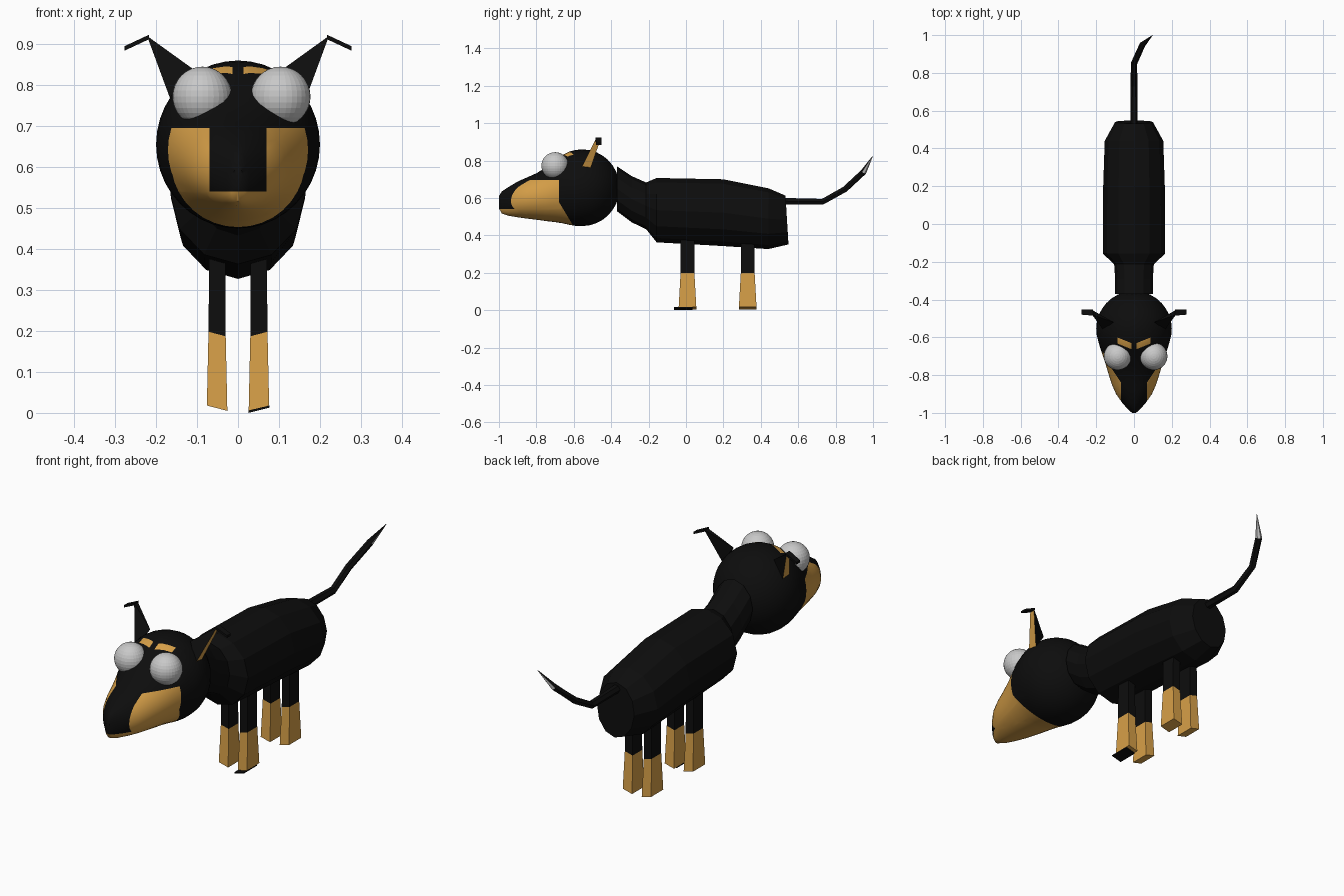
import bpy, bmesh, math
from mathutils import Vector

if "Cube" in bpy.data.objects:
    bpy.data.objects.remove(bpy.data.objects["Cube"])


def material(name, rgb):
    m = bpy.data.materials.new(name)
    m.diffuse_color = (*rgb, 1)
    m.use_nodes = True
    m.node_tree.nodes["Principled BSDF"].inputs["Base Color"].default_value = m.diffuse_color
    return m


BLACK = material("black_coat", (0.004, 0.004, 0.004))
TAN = material("tan_markings", (0.68, 0.35, 0.065))
GREY = material("eye_grey", (0.58, 0.58, 0.58))


def finish(name, bm, mats, rule=None):
    """Turn a bmesh into a named object; rule(centre, normal) picks the colour."""
    bmesh.ops.recalc_face_normals(bm, faces=bm.faces)
    if rule:
        for f in bm.faces:
            f.material_index = int(rule(f.calc_center_median(), f.normal))
    me = bpy.data.meshes.new(name)
    bm.to_mesh(me)
    bm.free()
    for m in mats:
        me.materials.append(m)
    ob = bpy.data.objects.new(name, me)
    bpy.context.collection.objects.link(ob)
    return ob


def skin(bm, rings):
    """Bridge rings of points with quads and cap both ends."""
    loops = [[bm.verts.new(p) for p in r] for r in rings]
    n = len(loops[0])
    for a, b in zip(loops, loops[1:]):
        for i in range(n):
            j = (i + 1) % n
            bm.faces.new((a[i], a[j], b[j], b[i]))
    bm.faces.new(loops[0])
    bm.faces.new(loops[-1][::-1])


def oval(y, bottom, top, half, n, lean=0):
    """Upright oval section at y; lean shifts the bottom backwards."""
    zc, rz = (top + bottom) / 2, (top - bottom) / 2
    ts = [2 * math.pi * i / n for i in range(n)]
    return [(half * math.sin(t), y - lean * math.cos(t), zc + rz * math.cos(t)) for t in ts]


# Body and neck
bm = bmesh.new()
sections = [(-.37, .53, .77, .10, 0), (-.29, .47, .717, .10, 0), (-.213, .433, .683, .105, 0),
            (-.157, .363, .707, .165, 0), (.20, .343, .70, .163, 0),
            (.44, .327, .652, .155, 0), (.54, .352, .613, .10, .008)]
skin(bm, [oval(y, b, t, h, 12, lean) for y, b, t, h, lean in sections])
finish("body", bm, [BLACK])

# Head and snout
bm = bmesh.new()
sections = []
for k in range(9):
    a = math.radians(4 + 86 * k / 8)
    s = math.sin(a)
    sections.append((-.555 + .2 * math.cos(a), .655 - .205 * s, .655 + .205 * s, .2 * s))
sections += [(-.59, .451, .857, .197), (-.625, .457, .848, .188), (-.66, .465, .83, .178),
             (-.70, .471, .80, .164), (-.75, .477, .763, .148), (-.80, .484, .732, .133),
             (-.85, .49, .71, .117), (-.90, .497, .688, .095), (-.95, .505, .658, .06),
             (-.985, .517, .635, .028), (-1.0, .545, .61, .01)]
skin(bm, [oval(*s, 40) for s in sections])


def cut(co, no, keep=lambda c: True):
    faces = [f for f in bm.faces if keep(f.calc_center_median())]
    geom = faces + list({e for f in faces for e in f.edges}) + list({v for f in faces for v in f.verts})
    bmesh.ops.bisect_plane(bm, geom=geom, plane_co=co, plane_no=no, dist=1e-5)


# Cut the edges of the muzzle and brow markings
for z in (.695, .54):
    cut((0, 0, z), (0, 0, 1), lambda c: c.y < -.6)
cut((0, -.68, 0), (0, 1, 0))
cut((0, -.68, .58), (0, 1, .6), lambda c: c.z < .6)
for s in (-1, 1):
    cut((s * .07, 0, 0), (1, 0, 0), lambda c: c.y < -.66)
    on_brow = lambda c: c.z > .76 and c.x * s > -.001 and -.72 < c.y < -.55
    for x in (.014, .088):
        cut((s * x, 0, 0), (1, 0, 0), on_brow)
    for y in (-.668, -.636):
        cut((0, y, 0), (-s * .4, 1, 0), on_brow)


def head_tan(c, n):
    x = abs(c.x)
    muzzle = (c.z < .695 and c.y < max(-.68, -.68 + .6 * (.58 - c.z))
              and not (x < .07 and c.z > .54))
    brow = c.z > .76 and .014 < x < .088 and -.668 < c.y - .4 * x < -.636
    return muzzle or brow


head = finish("head", bm, [BLACK, TAN], head_tan)
bpy.context.view_layer.objects.active = head
head.select_set(True)
bpy.ops.object.shade_smooth_by_angle(angle=math.radians(40))
head.select_set(False)

# Eyes
for side, x in (("left", -.087), ("right", .104)):
    bm = bmesh.new()
    bmesh.ops.create_uvsphere(bm, u_segments=32, v_segments=16, radius=.073)
    bmesh.ops.translate(bm, verts=bm.verts, vec=(x, -.70, .772))
    finish(side + "_eye", bm, [GREY])

for side, s in (("left", -1), ("right", 1)):
    # Ear spike with a tan outer face
    bm = bmesh.new()
    pts = [(.163, -.56, .76), (.163, -.51, .76), (.108, -.52, .838),
           (.222, -.48, .92), (.222, -.455, .92)]
    a, b, c, t, u = [bm.verts.new((s * x, y, z)) for x, y, z in pts]
    for f in ((a, b, u, t), (a, t, c), (b, c, u), (t, u, c), (a, c, b)):
        bm.faces.new(f)
    finish(side + "_ear", bm, [BLACK, TAN], lambda c, n: n.x * s > .5 and n.z < 0)
    # Folded ear tip
    bm = bmesh.new()
    ends = ((.217, .915, -.485, -.453), (.277, .887, -.48, -.452))
    skin(bm, [[(s * x, y0, z - .003), (s * x, y1, z - .003), (s * x, y1, z + .008),
               (s * x, y0, z + .008)] for x, z, y0, y1 in ends])
    finish(side + "_ear_tip", bm, [BLACK])

    # Legs: slim black upper part flaring to a tan sock
    for end, y in (("front", .008), ("rear", .33)):
        bm = bmesh.new()
        rings = []
        for zi, zo, x0, x1, d in ((.005, .018, .026, .076, .047), (.187, .198, .03, .072, .037),
                                  (.42, .42, .03, .07, .036)):
            rings.append([(s * x0, y - d, zi), (s * x1, y - d, zo),
                          (s * x1, y + d, zo), (s * x0, y + d, zi)])
        skin(bm, rings)
        finish(f"{side}_{end}_leg", bm, [BLACK, TAN], lambda c, n: c.z < .19)

# Dark pad under one front foot
bm = bmesh.new()
skin(bm, [[(.026, y, 0), (.077, y, .013), (.077, y, .018), (.026, y, .006)] for y in (-.065, .035)])
finish("foot_pad", bm, [BLACK])

# Tail: tapered tube along a bent path, pale on the underside of the tip
bm = bmesh.new()
path = [Vector(p) for p in ((0, .52, .583), (0, .73, .58), (0, .85, .647), (.045, .95, .74), (.098, .999, .825))]
rings = []
for i, (p, r) in enumerate(zip(path, (.02, .018, .017, .016, .001))):
    d = (path[min(i + 1, 4)] - path[max(i - 1, 0)]).normalized()
    u = d.cross(Vector((0, 0, 1))).normalized()
    v = u.cross(d)
    rings.append([p + r * (u * math.cos(k * math.pi / 3) + v * math.sin(k * math.pi / 3)) for k in range(6)])
skin(bm, rings)
finish("tail", bm, [BLACK, GREY], lambda c, n: c.y > .96 and n.z < .3)
